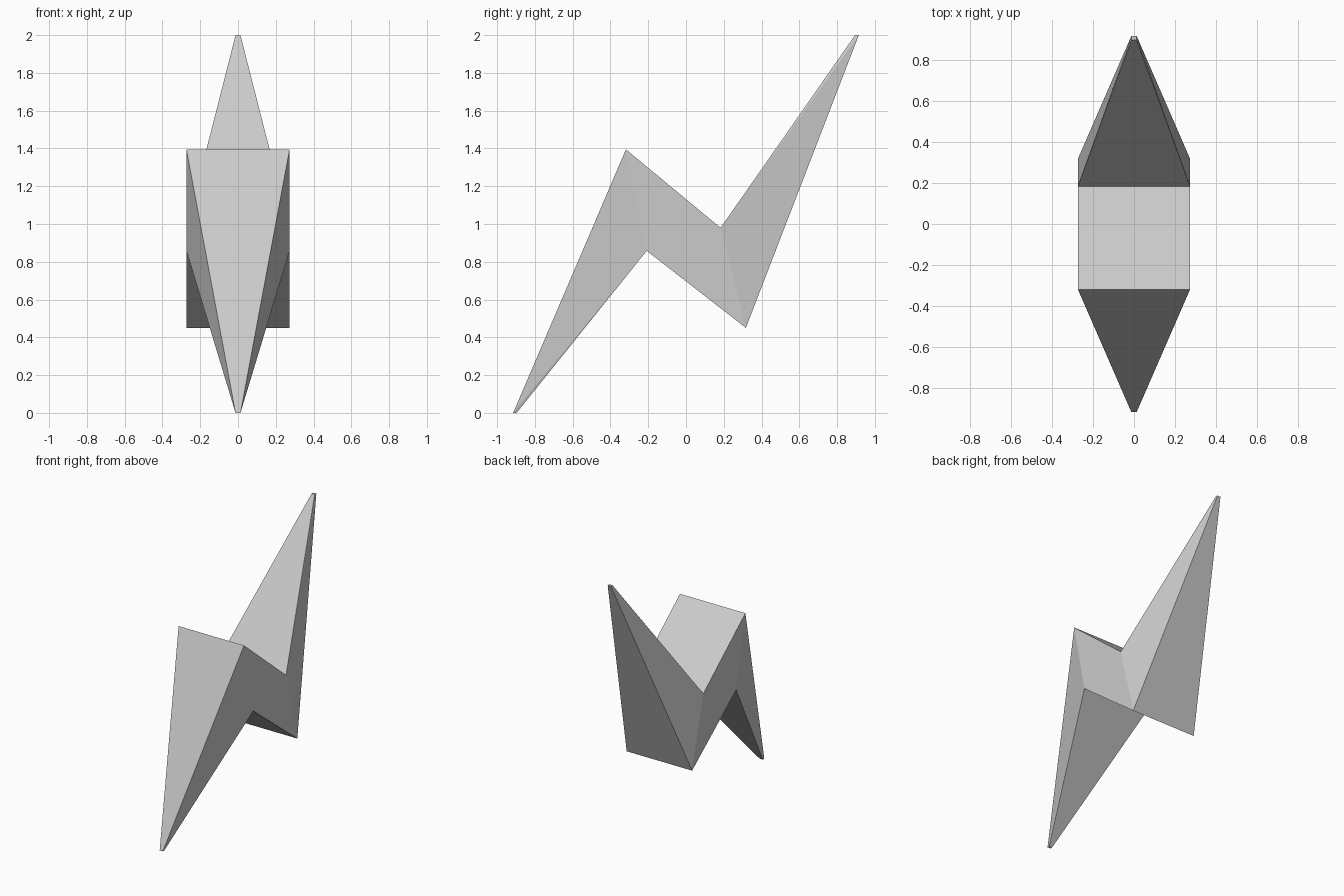
import bpy, bmesh

if "Cube" in bpy.data.objects:
    bpy.data.objects.remove(bpy.data.objects["Cube"])

# Stations along the zigzag: upper point (y, z), lower point (y, z), half width
stations = [
    ((-0.915, 0.0), (-0.897, 0.0), 0.013),
    ((-0.318, 1.395), (-0.208, 0.858), 0.273),
    ((0.183, 0.98), (0.317, 0.45), 0.273),
    ((0.895, 2.0), (0.915, 2.0), 0.013),
]

bm = bmesh.new()

# Rectangular ring per station: upper left, upper right, lower right, lower left
rings = []
for up, low, w in stations:
    rings.append([bm.verts.new((x, *p)) for x, p in
                  ((-w, up), (w, up), (w, low), (-w, low))])

# Skin between rings: flat upper and lower faces, folded side faces
for a, b in zip(rings, rings[1:]):
    bm.faces.new((a[0], a[1], b[1], b[0]))
    bm.faces.new((a[2], a[3], b[3], b[2]))
    for up, low in ((0, 3), (1, 2)):
        bm.faces.new((a[up], a[low], b[low]))
        bm.faces.new((a[up], b[low], b[up]))

# Tiny flat caps at both tips
bm.faces.new(rings[0])
bm.faces.new(rings[-1])
bmesh.ops.recalc_face_normals(bm, faces=bm.faces[:])

mesh = bpy.data.meshes.new("lightning_bolt")
bm.to_mesh(mesh)
bm.free()
bolt = bpy.data.objects.new("lightning_bolt", mesh)
bpy.context.collection.objects.link(bolt)
